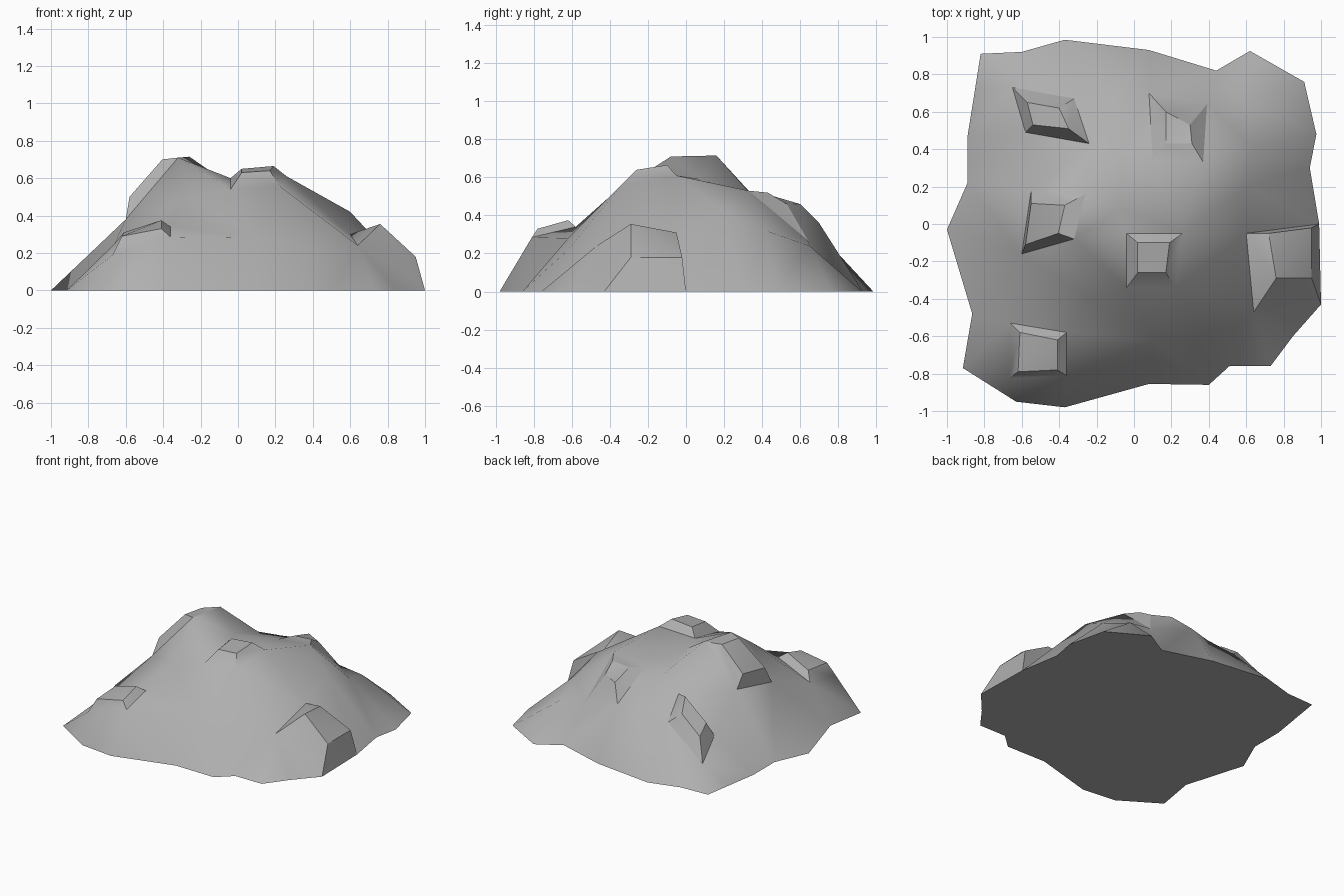
import bpy, bmesh
from mathutils import Vector
from mathutils.geometry import delaunay_2d_cdt

if "Cube" in bpy.data.objects:
    bpy.data.objects.remove(bpy.data.objects["Cube"])

# Footprint of the mound on the ground
outline = [(-.82, .91), (-.85, .72), (-.89, .47), (-.89, .22), (-1, -.03), (-.865, -.48),
           (-.915, -.77), (-.63, -.95), (-.37, -.98), (.08, -.855), (.40, -.86), (.51, -.76),
           (.73, -.76), (.85, -.60), (1, -.43), (.99, 0), (.94, .30), (.975, .48),
           (.91, .76), (.62, .925), (.44, .82), (.08, .93), (-.37, .985), (-.60, .92)]

pts, edges = [], []


def add_ring(ring):
    """Add a closed loop of points and its edges to the height map."""
    start = len(pts)
    pts.extend(Vector(p) for p in ring)
    n = len(ring)
    edges.extend((start + i, start + (i + 1) % n) for i in range(n))


def rock(base, top):
    """An outcrop: foot ring, raised top ring, and the ridges joining them."""
    start = len(pts)
    add_ring(base)
    add_ring(top)
    edges.extend((start + i, start + 4 + i) for i in range(4))


add_ring([(x, y, 0) for x, y in outline])

# Summit rock
rock([(-.55, .18, .44), (-.26, .16, .715), (-.32, -.08, .71), (-.60, -.16, .38)],
     [(-.55, .11, .53), (-.37, .10, .70), (-.405, -.05, .70), (-.58, -.11, .50)])
# Centre rock
rock([(-.04, -.05, .60), (.26, -.05, .61), (.22, -.34, .56), (-.04, -.34, .54)],
     [(.02, -.10, .65), (.19, -.10, .665), (.17, -.26, .64), (.02, -.26, .63)])
# Right edge rock
rock([(.60, -.05, .30), (.99, 0, 0), (1, -.43, 0), (.64, -.47, .24)],
     [(.72, -.05, .31), (.95, -.02, .18), (.95, -.29, .18), (.76, -.29, .355)])
# Front left rock
rock([(-.66, -.53, .25), (-.36, -.58, .34), (-.36, -.81, .285), (-.67, -.825, .19)],
     [(-.61, -.58, .31), (-.41, -.62, .375), (-.41, -.78, .33), (-.62, -.79, .29)])
# Back left rock
rock([(-.65, .73, .12), (-.32, .67, .32), (-.24, .43, .42), (-.58, .49, .22)],
     [(-.57, .65, .27), (-.40, .62, .385), (-.35, .51, .46), (-.54, .53, .32)])
# Back right rock
rock([(.08, .70, .36), (.39, .64, .27), (.37, .33, .53), (.10, .34, .50)],
     [(.17, .60, .46), (.30, .53, .46), (.31, .43, .52), (.17, .43, .51)])
n_hard = len(edges)

# Open slope points between the rocks
pts.extend(Vector(p) for p in [(.63, .42, .32), (.58, .65, .24), (.60, .20, .42),
                               (-.08, .08, .59), (-.06, .36, .49), (.10, -.62, .28),
                               (-.25, -.40, .50), (.42, -.62, .22), (-.10, .66, .35)])

# Triangulate the height map inside the footprint
v2, e2, tris, origin, eo, _ = delaunay_2d_cdt([p.xy for p in pts], edges, [], 1, 1e-5)
bm = bmesh.new()
verts = [bm.verts.new((v.x, v.y, pts[o[0]].z if o else 0)) for v, o in zip(v2, origin)]
for t in tris:
    bm.faces.new([verts[i] for i in t]).smooth = True

# Flat underside
rim = [e for e in bm.edges if e.is_boundary]
bmesh.ops.contextual_create(bm, geom=rim)
bmesh.ops.recalc_face_normals(bm, faces=bm.faces)

# Crisp edges on the rocks and the rim only, soft slopes elsewhere
for (a, b), src in zip(e2, eo):
    e = bm.edges.get((verts[a], verts[b]))
    if e and any(i < n_hard for i in src) and e.calc_face_angle(0) > 0.3:
        e.smooth = False

mesh = bpy.data.meshes.new("rocky_mound")
bm.to_mesh(mesh)
bm.free()
mound = bpy.data.objects.new("rocky_mound", mesh)
bpy.context.collection.objects.link(mound)

# Dark grey stone
stone = bpy.data.materials.new("stone")
stone.diffuse_color = (.43, .43, .43, 1)
stone.use_nodes = True
stone.node_tree.nodes["Principled BSDF"].inputs["Base Color"].default_value = stone.diffuse_color
mesh.materials.append(stone)
